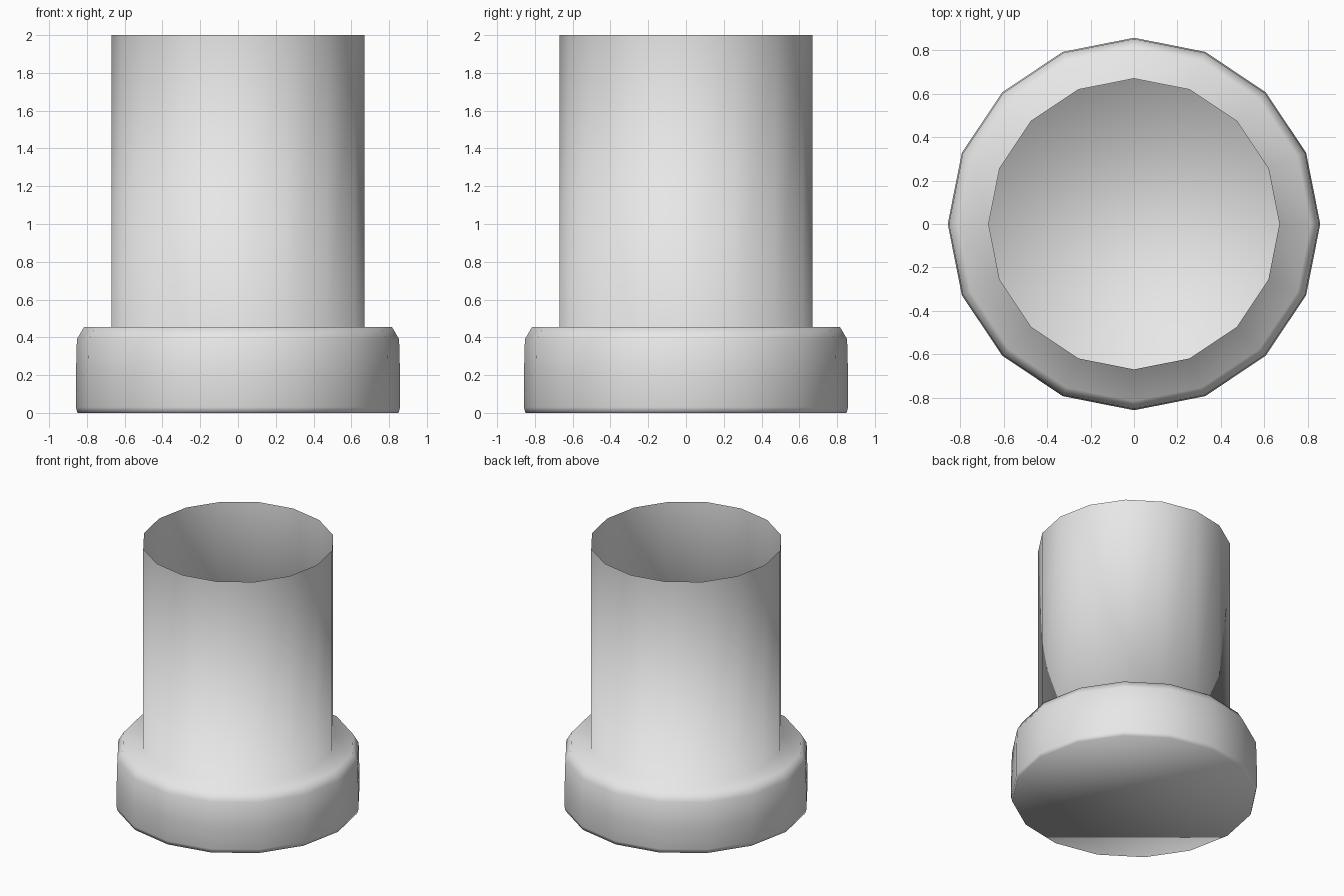
import bpy
import bmesh
from math import cos, sin, tau

SIDES = 16

cube = bpy.data.objects.get("Cube")
if cube:
    bpy.data.objects.remove(cube, do_unlink=True)

# One plain light grey for the whole part
grey = bpy.data.materials.new("light_grey")
grey.use_nodes = True
colour = (0.8, 0.8, 0.8, 1.0)
grey.diffuse_color = colour
grey.node_tree.nodes["Principled BSDF"].inputs["Base Color"].default_value = colour


def lathe(name, profile, material):
    """Turn a (radius, height) profile about z, closed at the bottom and open at the top."""
    bm = bmesh.new()
    rings = [[bm.verts.new((r * cos(tau * i / SIDES), r * sin(tau * i / SIDES), z))
              for i in range(SIDES)] for r, z in profile]
    bm.faces.new(reversed(rings[0]))
    for low, high in zip(rings, rings[1:]):
        for i in range(SIDES):
            j = (i + 1) % SIDES
            bm.faces.new((low[i], low[j], high[j], high[i]))
    for face in bm.faces:
        face.smooth = True
    mesh = bpy.data.meshes.new(name)
    bm.to_mesh(mesh)
    bm.free()
    mesh.materials.append(material)
    obj = bpy.data.objects.new(name, mesh)
    bpy.context.collection.objects.link(obj)
    return obj


# Bevelled flange at the foot, running into a thin open tube
flange = [(0.85, 0), (0.858, 0.03), (0.858, 0.2), (0.853, 0.39), (0.815, 0.455)]
tube = [(0.67, 0.455), (0.67, 2.0)]
lathe("flanged_tube", flange + tube, grey)
